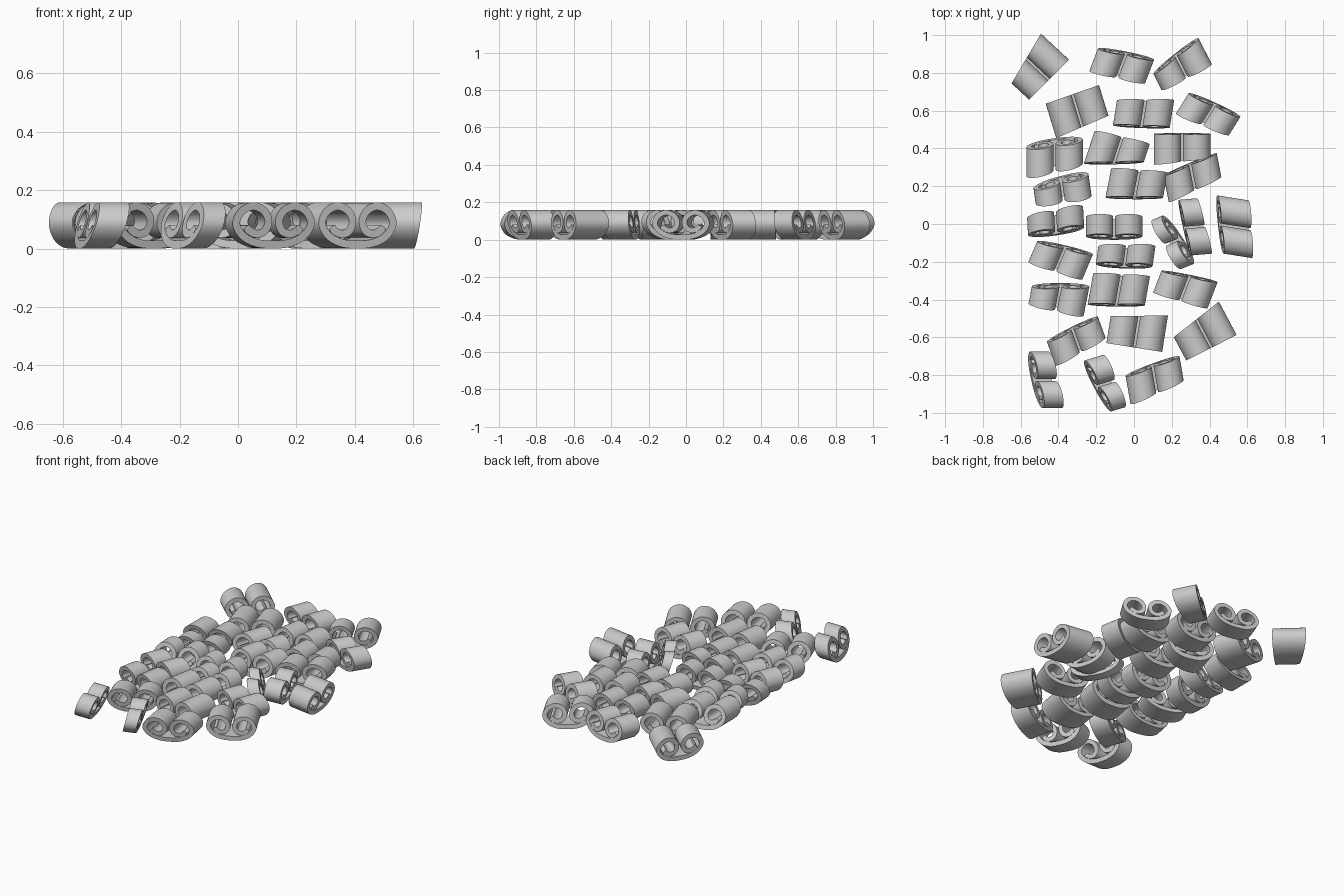
import bpy, bmesh
from math import radians
from mathutils import Vector

if "Cube" in bpy.data.objects:
    bpy.data.objects.remove(bpy.data.objects["Cube"])

HALF_BAND = 0.0135      # half thickness of the rolled sheet
MID_Z = 0.08

# right half of the double scroll, from bottom centre out, over the top and curling inside
HALF_PATH = [(0, .0135), (.06, .019), (.11, .043), (.136, .085), (.118, .127), (.077, .145),
             (.037, .13), (.019, .095), (.031, .061), (.06, .05), (.086, .06), (.1, .075)]

# each piece: x, y, turn in degrees, length, front cut slope, back cut slope, lean of the cuts
LEFT = [
    (-.51, .82, 47, .165, -.035, .22, 0), (-.30, .60, 17, .18, .11, .04, 0),
    (-.42, .36, 0, .14, .23, .14, .3), (-.38, .18, 8, .10, .01, .12, .3),
    (-.415, .01, 3, .10, .09, .15, -.25), (-.39, -.185, -23, .13, .09, .17, .15),
    (-.40, -.39, -11, .125, -.03, .19, .2), (-.305, -.615, 20, .125, .16, .11, .15),
    (-.47, -.825, 90, .10, .24, .22, .3)]
MIDDLE = [
    (-.065, .84, -21, .13, .15, .17, .15), (.05, .585, -9, .14, .12, .16, -.1),
    (-.085, .39, -18, .14, .35, .08, -.1), (.015, .21, -11, .145, .19, .12, -.1),
    (-.105, -.015, 0, .105, 0, 0, -.2), (-.045, -.17, -8, .10, .10, .14, -.2),
    (-.08, -.35, -10, .16, .16, .12, -.1), (.015, -.57, -9, .17, 0, .17, 0),
    (-.15, -.845, 107, .09, .10, .19, .25)]
RIGHT = [
    (.25, .835, 27, .125, .01, .20, .15), (.395, .58, -32, .12, .17, .13, .15),
    (.255, .405, 0, .145, .12, 0, .05), (.31, .25, 11, .135, .26, .21, .1),
    (.32, -.015, 95, .105, .17, .13, .1), (.205, -.095, 112, .065, .19, .14, -.3),
    (.535, -.015, 81, .16, .22, .27, .15), (.27, -.34, -21, .135, .08, .17, .1),
    (.37, -.58, 28, .17, -.02, .18, 0), (.11, -.82, 10, .14, .25, .18, .15)]


def smooth_path(pts, steps=5):
    """Catmull-Rom curve through the points."""
    p = [Vector(q) for q in pts]
    p = [2 * p[0] - p[1]] + p + [2 * p[-1] - p[-2]]
    out = []
    for a, b, c, d in zip(p, p[1:], p[2:], p[3:]):
        for k in range(steps):
            t = k / steps
            out.append(.5 * (2 * b + (c - a) * t + (2 * a - 5 * b + 4 * c - d) * t * t
                             + (3 * b - a - 3 * c + d) * t ** 3))
    return out + [p[-2]]


def band_section():
    """Outer and inner edge of the rolled sheet, as (x, z) pairs."""
    mirrored = [(-x, z) for x, z in reversed(HALF_PATH[1:])]
    path = smooth_path(mirrored + HALF_PATH)
    pairs = []
    for i, q in enumerate(path):
        t = (path[min(i + 1, len(path) - 1)] - path[max(i - 1, 0)]).normalized()
        n = Vector((t.y, -t.x)) * HALF_BAND
        if i in (0, len(path) - 1):
            n *= .5                     # slimmer tip
        pairs.append((q + n, q - n))
    return pairs


SECTION = band_section()


def scroll_piece(name, x, y, turn, length, front, back, lean):
    bm = bmesh.new()

    def end(q, side, slope):
        return bm.verts.new((q.x, side * length / 2 + slope * q.x - lean * (q.y - MID_Z), q.y))

    rings = [(end(o, -1, front), end(i, -1, front), end(i, 1, back), end(o, 1, back))
             for o, i in SECTION]
    for a, b in zip(rings, rings[1:]):
        for k in range(4):
            m = (k + 1) % 4
            bm.faces.new((a[k], a[m], b[m], b[k]))
    bm.faces.new(rings[0])
    bm.faces.new(rings[-1])
    bmesh.ops.recalc_face_normals(bm, faces=bm.faces)
    mesh = bpy.data.meshes.new(name)
    bm.to_mesh(mesh)
    bm.free()
    ob = bpy.data.objects.new(name, mesh)
    ob.location = (x, y, 0)
    ob.rotation_euler.z = radians(turn)
    bpy.context.collection.objects.link(ob)
    ob.select_set(True)
    bpy.context.view_layer.objects.active = ob


# three loose columns of cut double scrolls
for column, pieces in (("left", LEFT), ("middle", MIDDLE), ("right", RIGHT)):
    for i, piece in enumerate(pieces, 1):
        scroll_piece(f"{column}_scroll_{i}", *piece)
bpy.ops.object.shade_smooth_by_angle(angle=radians(40))
